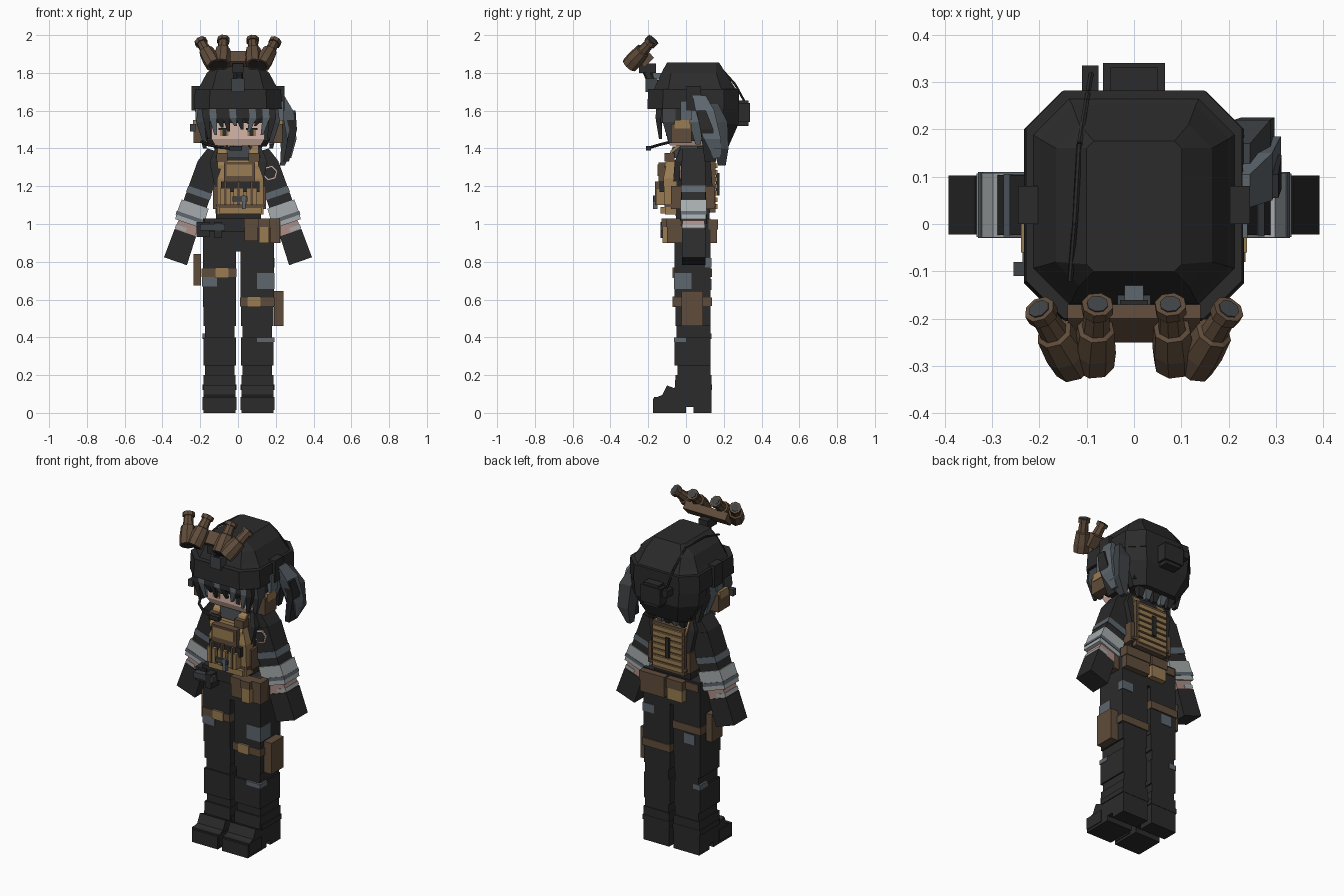
import bpy, bmesh, math
from mathutils import Vector, Matrix

COLORS = {
    "black": (0.024, 0.024, 0.025), "dark_grey": (0.05, 0.056, 0.062),
    "blue_grey": (0.11, 0.135, 0.155), "light_grey": (0.38, 0.41, 0.42),
    "brown": (0.115, 0.072, 0.043), "tan": (0.32, 0.20, 0.085),
    "skin": (0.66, 0.46, 0.39), "pink_skin": (0.42, 0.27, 0.24),
}
MATS = {}
for n, c in COLORS.items():
    MATS[n] = bpy.data.materials.new(n)
    MATS[n].diffuse_color = (*c, 1)


def finish(name, bm, mat):
    bmesh.ops.recalc_face_normals(bm, faces=bm.faces)
    me = bpy.data.meshes.new(name)
    bm.to_mesh(me)
    bm.free()
    me.materials.append(MATS[mat])
    ob = bpy.data.objects.new(name, me)
    bpy.context.collection.objects.link(ob)
    return ob


def loft(name, rings, mat):
    """Skin a stack of equal rings and cap both ends."""
    bm = bmesh.new()
    vs = [[bm.verts.new(p) for p in r] for r in rings]
    n = len(vs[0])
    for a, b in zip(vs, vs[1:]):
        for i in range(n):
            j = (i + 1) % n
            bm.faces.new((a[i], a[j], b[j], b[i]))
    bm.faces.new(vs[0])
    bm.faces.new(vs[-1])
    return finish(name, bm, mat)


def rect(z, x0, x1, y0, y1):
    return [(x0, y0, z), (x1, y0, z), (x1, y1, z), (x0, y1, z)]


def octa(z, hx, y0, y1, c):
    return [(-hx + c, y0, z), (hx - c, y0, z), (hx, y0 + c, z), (hx, y1 - c, z),
            (hx - c, y1, z), (-hx + c, y1, z), (-hx, y1 - c, z), (-hx, y0 + c, z)]


def box(name, mat, x0, x1, y0, y1, z0, z1):
    return loft(name, [rect(z0, x0, x1, y0, y1), rect(z1, x0, x1, y0, y1)], mat)


def tube(name, mat, steps, sides=8):
    """Round rod through (point, radius) steps."""
    d = (Vector(steps[-1][0]) - Vector(steps[0][0])).normalized()
    u = d.orthogonal().normalized()
    v = d.cross(u)
    ang = [2 * math.pi * (i + .5) / sides for i in range(sides)]
    return loft(name, [[Vector(p) + r * (math.cos(a) * u + math.sin(a) * v) for a in ang]
                       for p, r in steps], mat)


def strand(name, mat, pts):
    """Tapered lock through (x, y, z, half width, half depth) points."""
    return loft(name, [rect(z, x - w, x + w, y - d, y + d) for x, y, z, w, d in pts], mat)


# Legs and boots
boot = [(-.175, 0), (0, 0), (0, .03), (.04, .03), (.04, 0), (.135, 0), (.135, .2),
        (-.055, .2), (-.06, .13), (-.1, .145), (-.125, .095), (-.175, .075)]
for side, cx in (("left", -.0975), ("right", .1025)):
    loft(side + "_boot", [[(cx + s * .085, y, z) for y, z in boot] for s in (-1, 1)], "black")
    box(side + "_boot_cuff", "black", cx - .09, cx + .09, -.05, .137, .12, .15)
    box(side + "_toe_cap", "black", cx - .09, cx + .09, -.17, -.05, .015, .085)
    for z0, z1, w, y0 in ((.2, .25, .078, -.045), (.25, .4, .086, -.06), (.4, .46, .078, -.05),
                          (.46, .56, .086, -.055), (.56, .9, .088, -.06)):
        box(side + "_leg", "black", cx - w, cx + w, y0, .13, z0, z1)

# Camouflage patches on the trousers
box("thigh_patch", "blue_grey", -.19, -.11, -.064, .03, .67, .72)
box("thigh_patch", "blue_grey", .1, .194, -.064, .03, .655, .74)
box("knee_patch", "blue_grey", .1, .192, -.064, .0, .375, .4)
box("rear_patch", "blue_grey", -.15, -.08, .12, .134, .65, .71)
box("calf_patch", "blue_grey", -.187, -.14, .06, .134, .39, .42)
box("rear_patch", "blue_grey", .12, .193, .1, .134, .77, .82)

# Thigh straps and holsters
box("left_strap", "brown", -.192, -.008, -.067, .137, .72, .765)
box("left_strap_buckle", "tan", -.12, -.05, -.072, -.06, .715, .77)
box("left_holster", "brown", -.235, -.195, -.01, .09, .675, .84)
box("right_strap", "brown", .01, .196, -.067, .137, .565, .61)
box("right_strap_buckle", "tan", .05, .12, -.072, -.06, .56, .615)
box("right_holster", "brown", .19, .24, -.025, .09, .46, .645)

# Hips, belt and pouches
box("hips", "black", -.185, .19, -.06, .13, .855, 1.03)
box("belt", "brown", -.175, .18, -.068, .138, .975, 1.02)
box("belt_buckle", "black", -.18, .04, -.08, -.05, .96, 1.03)
for x0, x1, y0, z0, m in ((.035, .105, -.115, .91, "brown"), (.11, .165, -.125, .9, "tan"),
                          (.17, .22, -.1, .9, "brown")):
    box("front_pouch", m, x0, x1, y0, -.03, z0, 1.005)
    box("pouch_flap", "brown", x0 - .003, x1 + .003, y0 - .006, -.03, .985, 1.03)
box("side_pouch", "brown", .17, .225, -.03, .1, .9, 1.02)
for x0, x1, m in ((.03, .19, "brown"), (-.09, .01, "tan")):
    box("rear_pouch", m, x0, x1, .12, .165, .9, 1.0)
    box("rear_pouch_flap", "brown", x0 - .004, x1 + .004, .12, .17, .97, 1.025)
box("pistol_slide", "dark_grey", -.2, -.07, -.135, -.1, .965, 1.0)
box("pistol_grip", "black", -.125, -.085, -.135, -.06, .925, 1.01)
box("pistol_mount", "black", -.22, -.15, -.09, .0, .93, 1.01)

# Torso
loft("torso", [rect(1.0, -.115, .12, -.05, .12), rect(1.2, -.125, .13, -.07, .14),
               rect(1.33, -.15, .155, -.06, .13), rect(1.4, -.12, .125, -.03, .11)], "black")
tube("neck", "skin", [((0, .03, 1.36), .06), ((0, .03, 1.45), .06)])
loft("collar", [octa(1.35, .12, -.09, .12, .04), octa(1.41, .1, -.07, .1, .04)], "dark_grey")

# Plate carrier front
loft("vest_front", [rect(1.05, -.11, .135, -.11, -.05), rect(1.24, -.11, .135, -.12, -.05),
                    rect(1.34, -.075, .1, -.1, -.04)], "tan")
box("vest_upper_pouch", "brown", -.075, .09, -.145, -.1, 1.225, 1.325)
box("upper_pouch_face", "tan", -.06, .075, -.15, -.14, 1.255, 1.315)
box("magazine_row", "black", -.09, .115, -.14, -.1, 1.17, 1.225)
for i in range(3):
    x = -.07 + i * .07
    box("magazine_pouch", "tan", x - .025, x + .03, -.16, -.1, 1.1, 1.19)
    box("magazine_strap", "brown", x - .005, x + .01, -.165, -.1, 1.1, 1.225)
box("radio", "dark_grey", -.03, .05, -.172, -.15, 1.12, 1.145)
box("radio_clip", "blue_grey", .02, .04, -.175, -.15, 1.08, 1.15)
box("vest_bottom", "tan", -.1, .125, -.135, -.08, 1.055, 1.09)
box("vest_bottom_band", "brown", -.115, .14, -.115, .16, 1.09, 1.105)

# Plate carrier sides, straps and back
for s in (-1, 1):
    x = s * .1275 + .0075
    box("side_panel", "brown", x - .012, x + .012, -.08, .15, 1.08, 1.2)
    loft("shoulder_strap", [[(s * .085 + w, y, z + t) for w, t in
                             ((-.024, 0), (.024, 0), (.024, .02), (-.024, .02))]
                            for y, z in ((-.115, 1.29), (-.08, 1.37), (-.03, 1.41),
                                         (.09, 1.41), (.15, 1.3))], "tan")
    box("strap_buckle", "brown", s * .085 - .03, s * .085 + .03, -.115, -.06, 1.33, 1.375)
box("vest_back", "brown", -.1, .115, .12, .157, 1.06, 1.34)
for i in range(7):
    z = 1.08 + i * .036
    box("back_webbing", "tan", -.09, .105, .15, .168, z, z + .025)
box("back_handle", "black", -.01, .015, .16, .178, 1.15, 1.27)

# Arms: boxes placed along a slanted axis
for s, side in ((-1, "left"), (1, "right")):
    M = Matrix.Translation((s * .135, .04, 1.37)) @ Matrix.Rotation(-s * .333, 4, 'Y')

    def arm(name, mat, t0, t1, w0, w1, d, off=0):
        o = off * s
        loft(side + name, [[M @ Vector(p) for p in rect(-t, o - w, o + w, -d, d)]
                           for t, w in ((t0, w0), (t1, w1))], mat)
    arm("_shoulder", "black", -.02, .06, .035, .062, .058)
    arm("_upper_arm", "black", .06, .29, .062, .065, .063)
    arm("_sleeve_patch", "blue_grey", .2, .235, .066, .067, .066)
    arm("_sleeve_cuff", "light_grey", .28, .35, .075, .078, .068)
    arm("_sleeve_band", "blue_grey", .345, .365, .08, .08, .07)
    arm("_lower_cuff", "light_grey", .365, .39, .076, .074, .067)
    arm("_wrist", "pink_skin", .38, .455, .056, .056, .058)
    arm("_wrist_band", "light_grey", .415, .435, .03, .03, .061, .03)
    arm("_glove", "black", .44, .6, .06, .064, .062)

# Round sleeve badge
tube("badge_rim", "skin", [((.17, -.034, 1.27), .042), ((.17, -.026, 1.27), .042)], 6)
tube("badge", "black", [((.17, -.038, 1.27), .033), ((.17, -.03, 1.27), .033)], 6)

# Head and face
loft("face", [rect(1.415, -.12, .12, -.085, .14), rect(1.45, -.14, .14, -.1, .17),
              rect(1.62, -.14, .14, -.1, .17)], "skin")
for s in (-1, 1):
    x = s * .072
    box("eye", "tan", x - .022, x + .022, -.105, -.099, 1.465, 1.5)
    box("pupil", "black", x - .01, x + .01, -.107, -.1, 1.465, 1.5)
    box("eyelid", "black", x - .03, x + .03, -.108, -.099, 1.498, 1.508)

# Hair: cap, fringe and side locks
box("hair_cap", "black", -.165, .165, -.05, .2, 1.44, 1.63)
box("fringe_base", "black", -.17, .17, -.135, -.09, 1.535, 1.63)
for i in range(11):
    x = -.175 + i * .035
    low = (1.45, 1.47, 1.51, 1.49, 1.52, 1.5, 1.53, 1.49, 1.52, 1.47, 1.45)[i]
    strand("fringe_lock", "blue_grey" if i in (1, 4, 7, 9) else "black",
           [(x, -.14, 1.63, .021, .018), (x + .008, -.147, 1.56, .019, .014),
            (x + .022 * (1 if i < 7 else -.6), -.135, low, .007, .008)])
for s in (-1, 1):
    for k, (y, low) in enumerate(((-.09, 1.43), (-.03, 1.47), (.05, 1.42), (.12, 1.4))):
        strand("side_lock", ("dark_grey", "black", "blue_grey", "black")[k],
               [(s * .185, y, 1.63, .025, .035), (s * .2, y, 1.54, .022, .034),
                (s * .175, y + .015, low, .01, .015)])
for i in range(5):
    strand("nape_lock", "blue_grey" if i % 2 else "black",
           [(-.12 + i * .06, .17, 1.55, .035, .03), (-.11 + i * .055, .18, 1.44, .03, .025),
            (-.1 + i * .05, .165, 1.36, .012, .012)])

# Side ponytail
strand("ponytail_outer", "blue_grey", [(.225, .07, 1.68, .02, .035), (.262, .1, 1.6, .03, .05),
                                       (.285, .14, 1.45, .025, .045), (.27, .165, 1.35, .012, .02)])
strand("ponytail_inner", "dark_grey", [(.215, .12, 1.64, .03, .05), (.25, .16, 1.54, .038, .06),
                                       (.262, .185, 1.4, .035, .04), (.235, .19, 1.31, .012, .02)])
strand("ponytail_tip", "black", [(.275, .08, 1.6, .03, .025), (.292, .11, 1.5, .02, .035),
                                 (.255, .13, 1.33, .015, .03)])

# Headset and microphone
for s in (-1, 1):
    x0, x1 = sorted((s * .18, s * .235))
    box("ear_cup", "brown", x0, x1, -.08, .03, 1.43, 1.53)
    box("ear_cup_pad", "tan", x0 - .004, x1 + .004, -.06, .02, 1.505, 1.55)
    box("headset_arm", "blue_grey", x0 + .01, x1 + .005, -.03, .03, 1.55, 1.65)
    box("helmet_rail", "black", min(s * .19, s * .245), max(s * .19, s * .245), -.0, .08, 1.6, 1.73)
box("headset_knob", "dark_grey", -.255, -.225, -.11, -.08, 1.49, 1.53)
for a, b in (((-.2, -.06, 1.44), (-.16, -.14, 1.42)), ((-.16, -.14, 1.42), (-.09, -.19, 1.405)),
             ((-.09, -.19, 1.405), (-.02, -.2, 1.40))):
    tube("microphone_boom", "black", [(a, .008), (b, .008)], 6)
box("microphone", "black", -.045, .02, -.212, -.185, 1.388, 1.412)

# Helmet: rim, dome and rear shell
loft("helmet_rim", [octa(1.61, .232, -.205, .28, .08), octa(1.715, .228, -.2, .282, .08)], "black")
loft("helmet_dome", [octa(1.7, .222, -.175, .275, .08), octa(1.735, .2, -.16, .25, .07),
                     octa(1.8, .165, -.13, .21, .05), octa(1.855, .1, -.1, .175, .015)], "black")
loft("helmet_rear", [octa(1.62, .228, .04, .28, .08), octa(1.53, .222, .06, .278, .08),
                     octa(1.41, .15, .09, .225, .05)], "black")
box("rear_box", "black", -.065, .065, .27, .34, 1.54, 1.64)
for z in (1.52, 1.615):
    box("rear_box_band", "black", -.05, .05, .27, .33, z, z + .04)
box("cable_plug", "black", -.11, -.075, .26, .335, 1.6, 1.64)
cable = [(-.135, -.12, 1.815), (-.125, .0, 1.845), (-.115, .17, 1.84), (-.1, .26, 1.74), (-.09, .32, 1.63)]
for a, b in zip(cable, cable[1:]):
    tube("cable", "black", [(a, .006), (b, .006)], 6)

# Goggle mount
box("mount_plate", "dark_grey", -.035, .035, -.215, -.15, 1.7, 1.77)
tube("mount_arm", "black", [((0, -.17, 1.74), .03), ((0, -.22, 1.84), .025)], 6)
box("mount_block", "black", -.03, .03, -.25, -.16, 1.8, 1.85)
box("mount_clip", "blue_grey", -.02, .02, -.175, -.13, 1.77, 1.80)

# Four-tube goggles
for s in (-1, 1):
    for top, low in (((.2, -.18, 1.97), (.125, -.3, 1.84)), ((.077, -.17, 1.98), (.085, -.295, 1.845))):
        t = Vector((s * top[0], *top[1:]))
        b = Vector((s * low[0], *low[1:]))
        tube("goggle_tube", "brown", [(t.lerp(b, f), r) for f, r in
             ((0, .034), (.12, .034), (.12, .026), (.4, .03), (.42, .04), (.75, .046), (1, .044))])
        d = (b - t).normalized()
        tube("eyepiece_glass", "dark_grey", [(t - d * .003, .023), (t + d * .01, .023)])
        tube("front_lens", "black", [(b - d * .01, .032), (b + d * .003, .032)])
loft("goggle_bridge", [[(x, y, z) for y, z in ((-.2, 1.915), (-.17, 1.88), (-.22, 1.83), (-.25, 1.86))]
                       for x in (-.14, .14)], "brown")
